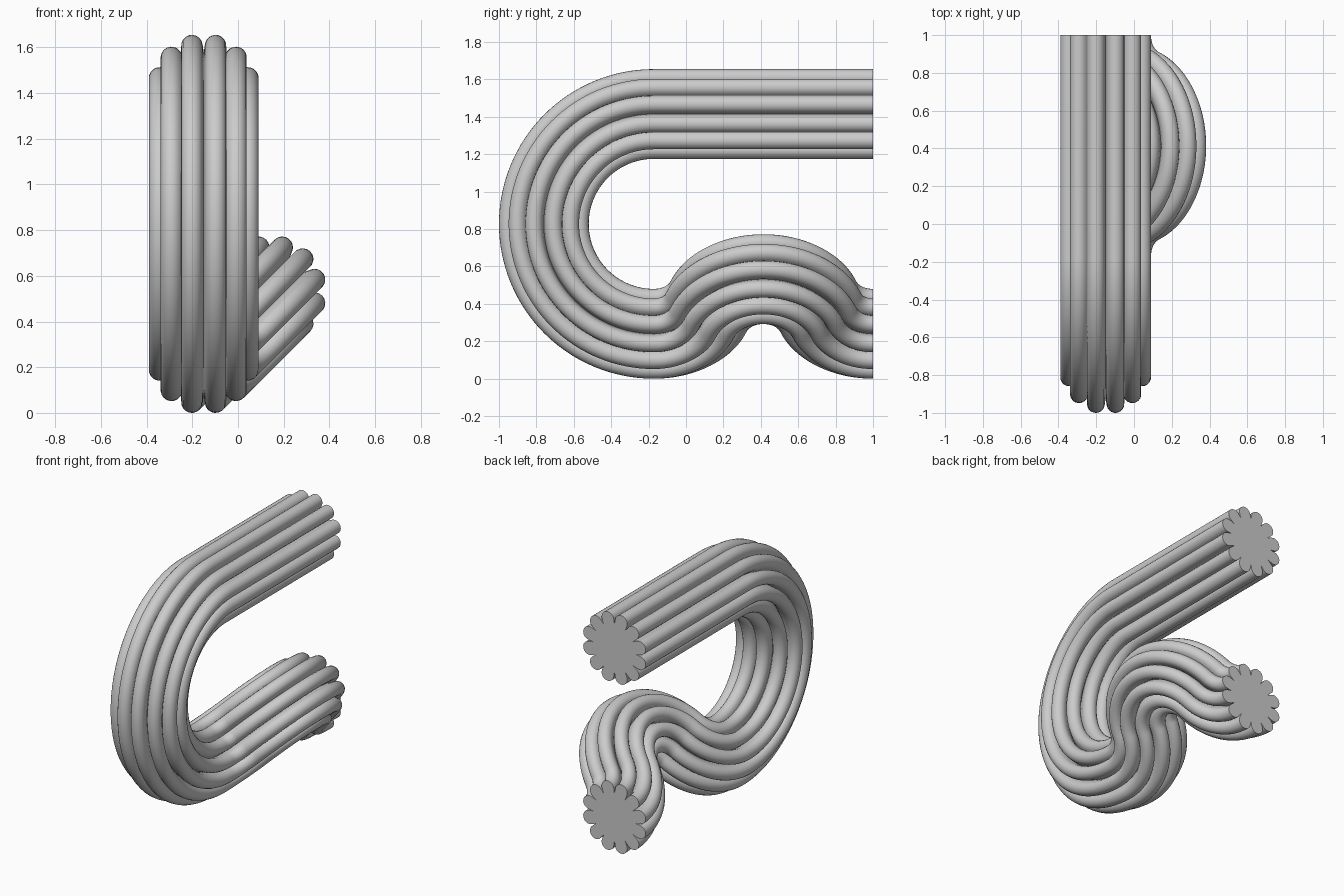
import bpy, bmesh
from math import sin, cos, pi, radians, atan, sqrt
from mathutils import Vector

if "Cube" in bpy.data.objects:
    bpy.data.objects.remove(bpy.data.objects["Cube"])

# Fluted cross-section: 12 rounded lobes with narrow valleys
LOBES, D, R = 12, 0.2, 0.047
profile = []
for k in range(LOBES):
    a = radians(15 + 30 * k)
    v = a - radians(15)
    profile.append((0.163 * cos(v), 0.163 * sin(v)))
    for i in range(11):
        t = a - radians(100) + radians(200) * i / 10
        profile.append((D * cos(a) + R * cos(t), D * sin(a) + R * sin(t)))

# Path: straight top arm, half-circle bend, then a wave in a plane tilted 45 degrees
X, CY, CZ, BR = -0.15, -0.1725, 0.8275, 0.5875
path = []


def add(x, y, z, t):
    path.append((Vector((x, y, z)), Vector(t).normalized()))


add(X, 1, CZ + BR, (0, -1, 0))
for i in range(65):
    a = pi * i / 64
    add(X, CY - BR * sin(a), CZ + BR * cos(a), (0, -cos(a), -sin(a)))

half, amp = (1 - CY) / 2, 0.413
theta = 2 * atan(amp / half)
wr = half / (2 * sin(theta))
h = sqrt(0.5)


def wave(s, v, a):
    add(X + v * h, CY + s, CZ - BR + v * h, (sin(a) * h, cos(a), sin(a) * h))


N = 24
for i in range(1, N + 1):
    a = theta * i / N
    wave(wr * sin(a), wr * (1 - cos(a)), a)
for i in range(1, 2 * N + 1):
    a = theta - theta * i / N
    wave(half - wr * sin(a), amp - wr * (1 - cos(a)), a)
for i in range(1, N + 1):
    a = -theta + theta * i / N
    wave(2 * half + wr * sin(a), wr * (1 - cos(a)), a)

# Sweep the section without twist
bm = bmesh.new()
u, w = Vector((1, 0, 0)), Vector((0, 0, 1))
rings, prev = [], path[0][1]
for p, t in path:
    q = prev.rotation_difference(t)
    u, w, prev = q @ u, q @ w, t
    rings.append([bm.verts.new(p + u * a + w * b) for a, b in profile])
n = len(profile)
for r0, r1 in zip(rings, rings[1:]):
    for i in range(n):
        j = (i + 1) % n
        bm.faces.new((r0[i], r0[j], r1[j], r1[i]))
bm.faces.new(rings[0][::-1])
bm.faces.new(rings[-1])
bmesh.ops.recalc_face_normals(bm, faces=bm.faces)
mesh = bpy.data.meshes.new("fluted_tube")
bm.to_mesh(mesh)
bm.free()
tube = bpy.data.objects.new("fluted_tube", mesh)
bpy.context.collection.objects.link(tube)
bpy.context.view_layer.objects.active = tube
tube.select_set(True)
bpy.ops.object.shade_smooth_by_angle(angle=radians(40))
